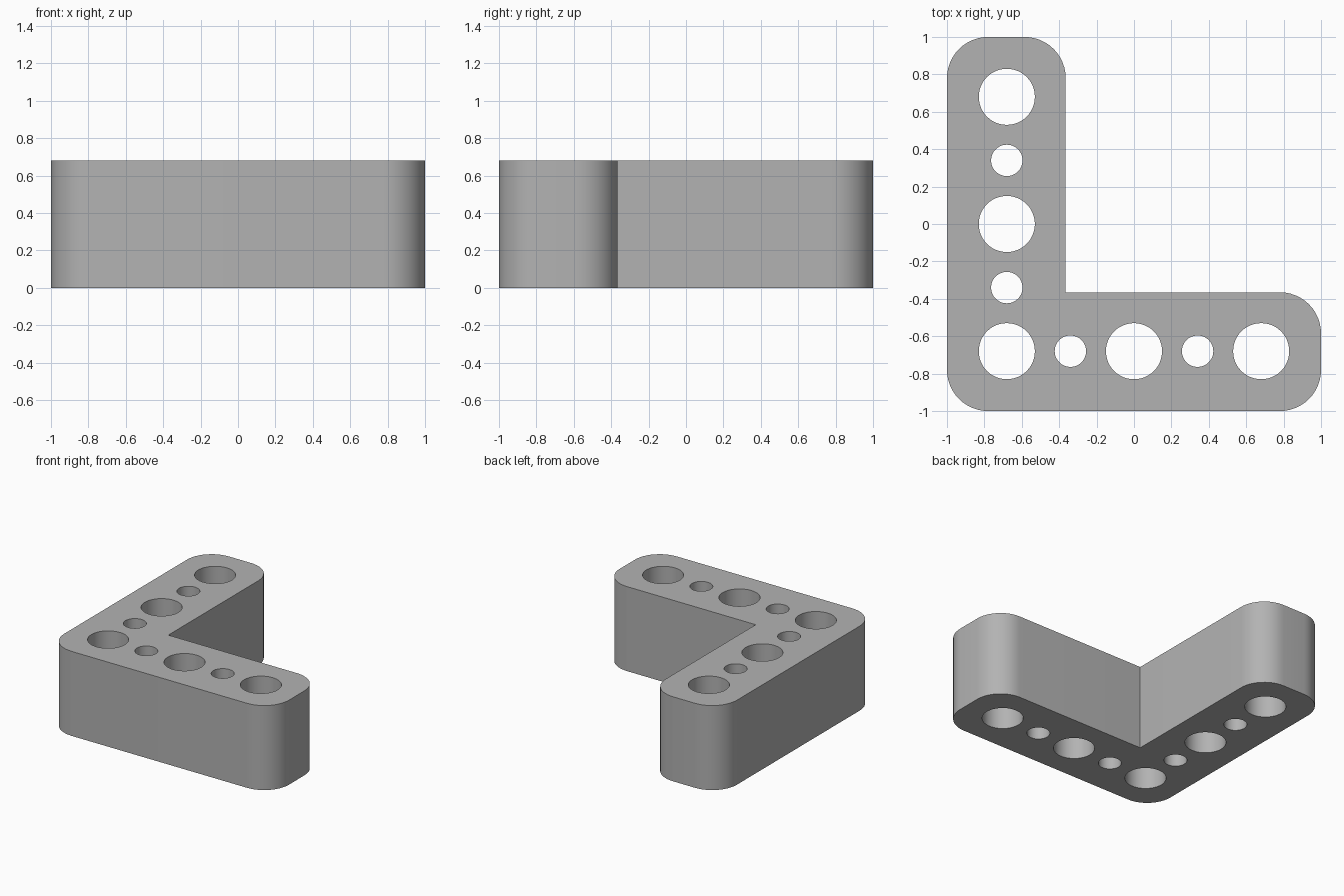
import bpy, bmesh
from math import sin, cos, pi, radians
from mathutils import Vector

cube = bpy.data.objects.get("Cube")
if cube:
    bpy.data.objects.remove(cube, do_unlink=True)

HEIGHT = 0.68
INNER = -0.365          # inside faces of the two arms
CORNER = 0.22           # outer corner radius
PITCH = 0.34            # spacing between holes
BIG, SMALL = 0.15, 0.084

grey = bpy.data.materials.new("grey plastic")
grey.use_nodes = True
colour = (0.45, 0.45, 0.45, 1)
grey.diffuse_color = colour
grey.node_tree.nodes["Principled BSDF"].inputs["Base Color"].default_value = colour


def arc(cx, cy, radius, start, sweep, steps):
    """Points along an arc, angles in quarter turns."""
    angles = [(start + sweep * i / steps) * pi / 2 for i in range(steps + 1)]
    return [Vector((cx + radius * cos(a), cy + radius * sin(a), 0)) for a in angles]


def add_loop(bm, points):
    verts = [bm.verts.new(p) for p in points]
    return [bm.edges.new((v, verts[i - 1])) for i, v in enumerate(verts)]


# L-shaped outline with five rounded corners and a sharp inner corner
far, near = 1 - CORNER, INNER - CORNER
outline = []
for cx, cy, quarter in ((-far, -far, 2), (far, -far, 3), (far, near, 0)):
    outline += arc(cx, cy, CORNER, quarter, 1, 12)
outline.append(Vector((INNER, INNER, 0)))
for cx, cy, quarter in ((near, far, 0), (-far, far, 1)):
    outline += arc(cx, cy, CORNER, quarter, 1, 12)

# Alternating large and small holes along both arms
bm = bmesh.new()
edges = add_loop(bm, outline)
row = -2 * PITCH
for i in range(5):
    radius = SMALL if i % 2 else BIG
    along = (i - 2) * PITCH
    centres = [(along, row)] + ([(row, along)] if i else [])
    for cx, cy in centres:
        edges += add_loop(bm, arc(cx, cy, radius, 0, 4, 48)[:-1])

# Fill the outline around the holes and extrude it into a solid
bmesh.ops.triangle_fill(bm, edges=edges, use_beauty=True, normal=(0, 0, 1))
solid = bmesh.ops.extrude_face_region(bm, geom=bm.faces[:], use_keep_orig=True)
top = [g for g in solid["geom"] if isinstance(g, bmesh.types.BMVert)]
bmesh.ops.translate(bm, verts=top, vec=(0, 0, HEIGHT))
bmesh.ops.recalc_face_normals(bm, faces=bm.faces[:])

mesh = bpy.data.meshes.new("corner_bracket")
bm.to_mesh(mesh)
bm.free()
mesh.materials.append(grey)
bracket = bpy.data.objects.new("corner_bracket", mesh)
bpy.context.collection.objects.link(bracket)

bpy.context.view_layer.objects.active = bracket
bracket.select_set(True)
bpy.ops.object.shade_smooth_by_angle(angle=radians(30))
